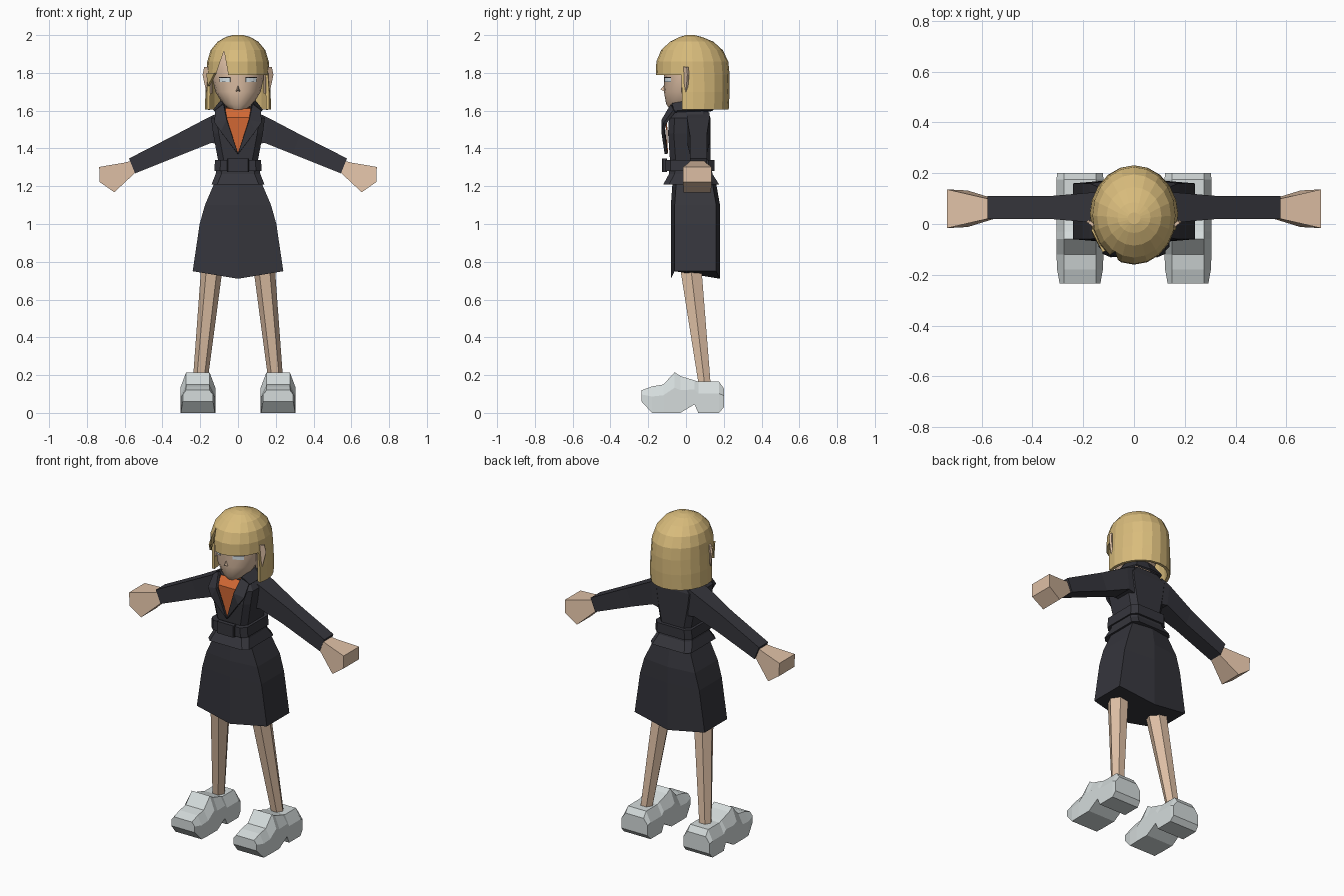
import bpy, bmesh, math

if "Cube" in bpy.data.objects:
    bpy.data.objects.remove(bpy.data.objects["Cube"])

def mat(name, r, g, b):
    m = bpy.data.materials.new(name)
    m.diffuse_color = (r, g, b, 1)
    m.use_nodes = True
    m.node_tree.nodes["Principled BSDF"].inputs["Base Color"].default_value = m.diffuse_color
    return m

SUIT = mat("dark suit", 0.036, 0.036, 0.045)
SKIN = mat("skin", 0.74, 0.53, 0.38)
HAIR = mat("blonde hair", 0.69, 0.50, 0.20)
SHIRT = mat("orange shirt", 0.65, 0.14, 0.035)
SHOE = mat("light grey shoe", 0.66, 0.71, 0.71)
EYE = mat("pale eye", 0.70, 0.78, 0.82)
LASH = mat("dark lash", 0.03, 0.025, 0.025)

def make(name, verts, faces, m, mirror=False, thick=0, offset=-1, fix=True):
    me = bpy.data.meshes.new(name)
    me.from_pydata(verts, [], faces)
    if fix:
        bm = bmesh.new()
        bm.from_mesh(me)
        bmesh.ops.recalc_face_normals(bm, faces=bm.faces)
        bm.to_mesh(me)
        bm.free()
    me.materials.append(m)
    ob = bpy.data.objects.new(name, me)
    bpy.context.collection.objects.link(ob)
    if thick:
        s = ob.modifiers.new("thickness", 'SOLIDIFY')
        s.thickness, s.offset = thick, offset
    if mirror:
        ob.modifiers.new("mirror", 'MIRROR').use_mirror_merge = False
    return ob

def loft(name, rings, m, keep=None, caps=(True, True), **kw):
    """Skin a list of equal closed rings; keep(face centre) may drop faces."""
    n = len(rings[0])
    verts = [p for r in rings for p in r]
    faces = []
    for i in range(len(rings) - 1):
        for j in range(n):
            k = (j + 1) % n
            f = (i*n + j, i*n + k, (i+1)*n + k, (i+1)*n + j)
            c = [sum(verts[v][a] for v in f) / 4 for a in range(3)]
            if keep is None or keep(c):
                faces.append(f)
    if caps[0]:
        faces.append(tuple(range(n))[::-1])
    if caps[1]:
        faces.append(tuple(range(len(verts) - n, len(verts))))
    return make(name, verts, faces, m, **kw)

def oval(z, hx, y0, y1, n=16, cx=0, turn=0):
    cy, hy = (y0 + y1) / 2, (y1 - y0) / 2
    return [(cx + hx*math.cos(a), cy + hy*math.sin(a), z)
            for a in (turn + 2*math.pi*i/n for i in range(n))]

def octo(z, hx, y0, y1, c=0.03):
    return [(hx, y0+c, z), (hx, y1-c, z), (hx-c, y1, z), (c-hx, y1, z),
            (-hx, y1-c, z), (-hx, y0+c, z), (c-hx, y0, z), (hx-c, y0, z)]

# Shoes: sections along y with chamfered tops and a raised arch
stations = [(-.235, .06, .12, .08), (-.18, 0, .14, .09), (-.12, 0, .15, .0925),
            (-.06, 0, .215, .0925), (-.03, 0, .195, .0925), (.045, .045, .172, .0925),
            (.065, 0, .165, .0925), (.175, 0, .165, .0925), (.235, .03, .13, .09)]
shoe = []
for y, zb, zt, w in stations:
    y = min(y, .2)
    zs = zb + (zt - zb) * 0.62
    shoe.append([(.2125 + dx, y, z) for dx, z in
                 ((-w, zb), (w, zb), (w, zs), (.062, zt), (-.062, zt), (-w, zs))])
loft("shoe", shoe, SHOE, mirror=True)

# Legs
loft("leg", [oval(.13, .038, .065, .137, 6, .204), oval(.80, .058, -.045, .088, 6, .135)],
     SKIN, mirror=True)

# Skirt: six-sided, hem dips at centre front and back
def hexa(z, hx, y0, y1, dip=0, bulge=.02):
    return [(hx, y0, z), (hx, y1, z), (0, y1+bulge, z-dip),
            (-hx, y1, z), (-hx, y0, z), (0, y0-bulge, z-dip)]
loft("skirt", [hexa(.75, .24, -.06, .16, .04), hexa(1.0, .203, -.06, .16),
               hexa(1.1, .175, -.06, .16), hexa(1.24, .115, -.05, .135)], SUIT)

# Jacket body with flared hem, belt and buckle
loft("jacket", [octo(1.21, .14, -.12, .175), octo(1.265, .118, -.09, .14),
                octo(1.34, .106, -.085, .13), octo(1.48, .132, -.095, .13),
                octo(1.56, .142, -.09, .13), octo(1.605, .10, -.06, .115)], SUIT)
loft("belt", [octo(1.28, .125, -.112, .15), octo(1.34, .122, -.112, .15)], SUIT)
loft("buckle", [octo(1.275, .058, -.126, -.10, .004), octo(1.348, .058, -.126, -.10, .004)], SUIT)

# Shirt front and rolled neck
make("shirt_front", [(0, -.102, 1.375), (.066, -.106, 1.565), (.068, -.07, 1.612),
                     (-.068, -.07, 1.612), (-.066, -.106, 1.565)],
     [(0, 1, 4), (1, 2, 3, 4)], SHIRT, thick=.006)
loft("shirt_neck", [oval(1.56, .068, -.075, .09, 10), oval(1.617, .066, -.07, .085, 10)], SHIRT)

# Lapels and collar
make("lapel", [(0, -.105, 1.37), (.058, -.122, 1.55), (.074, -.075, 1.63),
               (.118, -.06, 1.60), (.122, -.11, 1.535), (.092, -.123, 1.49)],
     [(0, 1, 5), (1, 4, 5), (1, 2, 3, 4)], SUIT, mirror=True, thick=.016, offset=0)
make("collar", [(.074, -.075, 1.635), (.085, .03, 1.655), (.06, .10, 1.655), (0, .115, 1.655),
                (.12, -.06, 1.595), (.128, .04, 1.60), (.09, .13, 1.60), (0, .14, 1.60)],
     [(0, 1, 5, 4), (1, 2, 6, 5), (2, 3, 7, 6)], SUIT, mirror=True, thick=.012, offset=0)

# Sleeves
def cuff(xt, zt, xb, zb, y0, y1):
    return [(xb, y0, zb), (xt, y0, zt), (xt, y1, zt), (xb, y1, zb)]
loft("sleeve", [cuff(.10, 1.59, .10, 1.42, .005, .125), cuff(.155, 1.565, .14, 1.43, .005, .125),
                cuff(.33, 1.473, .29, 1.37, .02, .11), cuff(.577, 1.347, .545, 1.268, .02, .11)],
     SUIT, mirror=True)

# Hands: mitten profile widening from the wrist
hand = [(.535, 1.28), (.56, 1.335), (.60, 1.325), (.735, 1.302), (.732, 1.222), (.655, 1.168)]
wide = [.035, .035, .045, .076, .076, .072]
loft("hand", [[(x, .06 + s*w, z) for (x, z), w in zip(hand, wide)] for s in (-1, 1)],
     SKIN, mirror=True)

# Head, smooth
head = loft("head", [oval(1.605, .042, -.085, .06), oval(1.635, .08, -.105, .09),
                     oval(1.70, .12, -.117, .125), oval(1.78, .138, -.115, .15),
                     oval(1.86, .138, -.128, .175), oval(1.93, .105, -.09, .135)], SKIN)
for p in head.data.polygons:
    p.use_smooth = len(p.vertices) == 4

# Nose
make("nose", [(0, -.108, 1.745), (-.014, -.11, 1.70), (.014, -.11, 1.70), (0, -.135, 1.712)],
     [(0, 1, 3), (0, 3, 2), (1, 2, 3)], SKIN)

# Eyes and lashes: thin strips following the face
def strip(name, xs, z0, z1, m, lift):
    v = []
    for x in xs:
        y = .017 - .133 * math.sqrt(1 - (x / .138) ** 2) - lift
        v += [(x, y, z0), (x, y, z1)]
    make(name, v, [(2*i, 2*i+2, 2*i+3, 2*i+1) for i in range(len(xs) - 1)], m,
         mirror=True, thick=.003)
strip("eye", (.042, .06, .08, .098), 1.752, 1.774, EYE, .004)
strip("lash", (.04, .06, .08, .10), 1.773, 1.779, LASH, .006)

# Ears
make("ear", [(.14, -.02, 1.835), (.176, .008, 1.83), (.184, .012, 1.79),
             (.165, .004, 1.70), (.138, -.02, 1.69)],
     [(0, 1, 2, 3, 4)], SKIN, mirror=True, thick=.012, offset=0)

# Hair: faceted dome, long behind and cut to a fringe in front
hair = loft("hair", [oval(z, hx, y0, y1, 20) for z, hx, y0, y1 in
                     ((1.605, .174, -.15, .226), (1.70, .173, -.155, .231),
                      (1.79, .167, -.16, .231), (1.86, .163, -.157, .224),
                      (1.92, .145, -.132, .195), (1.965, .108, -.085, .145),
                      (1.99, .065, -.035, .085), (2.0, .025, .0, .045))],
            HAIR, keep=lambda c: c[2] > 1.79 or c[1] > 0.0, caps=(False, True),
            thick=.018, fix=False)

# Parting notch cut through the fringe
tri = [(-.13, 1.76), (-.05, 1.76), (-.052, 1.795), (-.074, 1.917), (-.118, 1.79)]
cutter = loft("fringe_cutter", [[(x, y, z) for x, z in tri] for y in (-.25, -.04)], HAIR)
cutter.hide_render = True
cutter.hide_viewport = True
b = hair.modifiers.new("parting", 'BOOLEAN')
b.operation, b.object, b.solver = 'DIFFERENCE', cutter, 'EXACT'

# Side lock beside the parting
make("side_lock", [(-.118, -.108, 1.80), (-.163, -.02, 1.80), (-.155, -.045, 1.73)],
     [(0, 1, 2)], HAIR, thick=.012, offset=0)
